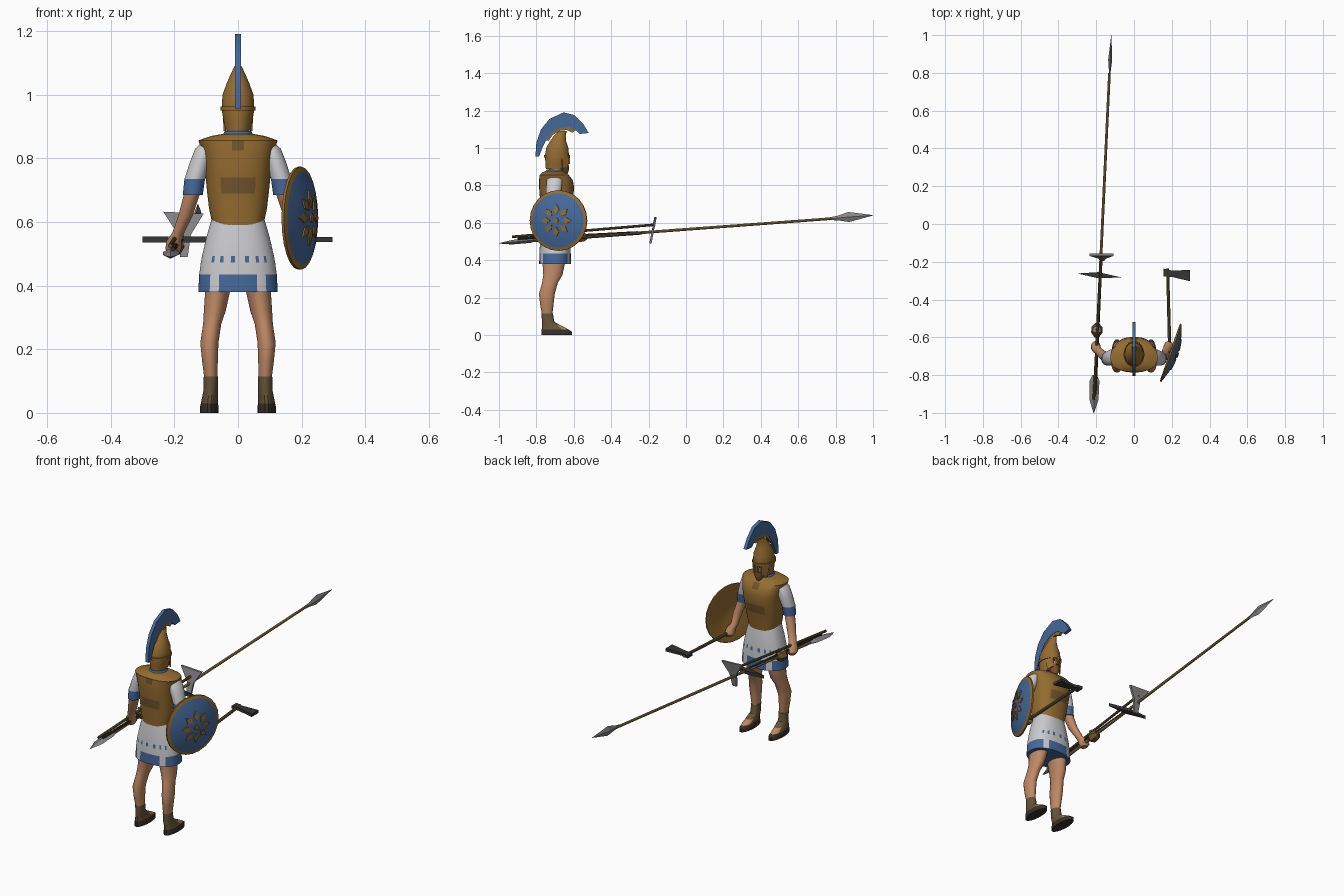
import bpy, bmesh
from math import cos, sin, pi, copysign
from mathutils import Vector

cube = bpy.data.objects.get("Cube")
if cube:
    bpy.data.objects.remove(cube, do_unlink=True)


def material(name, red, green, blue):
    mat = bpy.data.materials.new(name)
    mat.use_nodes = True
    mat.diffuse_color = (red, green, blue, 1)
    mat.node_tree.nodes["Principled BSDF"].inputs["Base Color"].default_value = (red, green, blue, 1)
    return mat


SKIN = material("skin", .52, .25, .13)
CLOTH = material("white cloth", .6, .6, .62)
BLUE = material("blue cloth", .06, .14, .33)
BRONZE = material("bronze", .30, .15, .03)
SHADE = material("dark bronze", .17, .09, .025)
LEATHER = material("dark leather", .04, .03, .022)
BOOT = material("boot brown", .13, .09, .04)
IRON = material("dark iron", .035, .035, .033)
STEEL = material("steel", .24, .24, .24)
WOOD = material("pale wood", .33, .24, .09)


def finish(name, bm, mats, rule=None, smooth=True):
    """Turn a bmesh into an object; rule(face) gives the material index."""
    bmesh.ops.recalc_face_normals(bm, faces=bm.faces)
    if rule:
        for face in bm.faces:
            face.material_index = int(rule(face))
    mesh = bpy.data.meshes.new(name)
    bm.to_mesh(mesh)
    bm.free()
    for mat in mats:
        mesh.materials.append(mat)
    obj = bpy.data.objects.new(name, mesh)
    bpy.context.collection.objects.link(obj)
    if smooth:
        bpy.ops.object.select_all(action='DESELECT')
        obj.select_set(True)
        bpy.context.view_layer.objects.active = obj
        bpy.ops.object.shade_smooth_by_angle(angle=.6)
    return obj


def skin_rings(name, rings, mats, rule=None, smooth=True):
    """Join rings of points into a closed skin."""
    bm = bmesh.new()
    loops = [[bm.verts.new(p) for p in ring] for ring in rings]
    for low, high in zip(loops, loops[1:]):
        for i in range(len(low)):
            j = (i + 1) % len(low)
            bm.faces.new((low[i], low[j], high[j], high[i]))
    bm.faces.new(loops[0])
    bm.faces.new(loops[-1])
    return finish(name, bm, mats, rule, smooth)


def loft(name, rings, mats, rule=None, sides=16, side=1, power=1):
    """Stack level ovals given as (z, centre x, centre y, radius x, radius y)."""
    def oval(z, cx, cy, rx, ry):
        points = []
        for i in range(sides):
            a = 2 * pi * (i + .5) / sides
            points.append((side * (cx + rx * copysign(abs(cos(a)) ** power, cos(a))),
                           cy + ry * copysign(abs(sin(a)) ** power, sin(a)), z))
        return points
    return skin_rings(name, [oval(*ring) for ring in rings], mats, rule)


def tube(name, path, mat, sides=8, wide=1):
    """Sweep a section along a straight path of (point, radius)."""
    turn = (Vector(path[-1][0]) - Vector(path[0][0])).to_track_quat('Y', 'Z')
    angles = [2 * pi * i / sides for i in range(sides)]
    rings = [[Vector(p) + turn @ Vector((r * wide * cos(a), 0, r * sin(a))) for a in angles]
             for p, r in path]
    return skin_rings(name, rings, [mat], smooth=sides > 4)


def plate(name, points, depth, mat):
    """Flat polygon given thickness along the depth vector."""
    half = Vector(depth) / 2
    return skin_rings(name, [[Vector(p) - half for p in points],
                             [Vector(p) + half for p in points]], [mat], smooth=False)


def band(name, outer, inner, half, mat):
    """Curved strip in the side plane, between two (y, z) edges."""
    rings = [[(-half, *o), (half, *o), (half, *i), (-half, *i)] for o, i in zip(outer, inner)]
    return skin_rings(name, rings, [mat])


# Tunic skirt: panelled blue hem and a dashed woven border
def skirt_rule(face):
    c = face.calc_center_median()
    if c.z < .435:
        return abs(abs(c.x) - .073) > .012
    return .47 < c.z < .495 and face.index % 3 == 0 and abs(c.x) < .09


loft("tunic_skirt", [(.38, 0, -.7, .125, .085), (.435, 0, -.7, .122, .084),
                     (.472, 0, -.7, .117, .082), (.493, 0, -.7, .113, .081),
                     (.55, 0, -.7, .1, .076), (.61, 0, -.7, .083, .067)],
     [CLOTH, BLUE], skirt_rule, sides=64, power=.85)


# Breastplate with darker relief on the middle and the spine
def armour_rule(face):
    c = face.calc_center_median()
    belly = .69 < c.z < .74 and abs(c.x) < .055
    spine = .82 < c.z < .86 and abs(c.x) < .016
    return belly or spine


loft("breastplate", [(.59, 0, -.7, .08, .07), (.64, 0, -.698, .091, .075),
                     (.69, 0, -.695, .097, .082), (.74, 0, -.692, .102, .09),
                     (.79, 0, -.692, .108, .094), (.825, 0, -.695, .115, .091),
                     (.856, 0, -.705, .125, .078), (.87, 0, -.708, .085, .06),
                     (.877, 0, -.705, .045, .045)],
     [BRONZE, SHADE], armour_rule, sides=32, power=.8)
loft("collar", [(.862, 0, -.705, .056, .055), (.886, 0, -.7, .042, .044)], [BLUE])
loft("neck", [(.86, 0, -.7, .035, .038), (.93, 0, -.69, .035, .038)], [SKIN])

# Limbs, mirrored
for side, label in ((1, "left"), (-1, "right")):
    loft(label + "_leg", [(.1, .085, -.742, .02, .027), (.16, .088, -.744, .025, .036),
                          (.22, .09, -.744, .029, .043), (.28, .081, -.727, .029, .043),
                          (.32, .073, -.712, .035, .052), (.41, .06, -.705, .042, .065)],
         [SKIN], side=side)

    def boot_rule(face):
        c = face.calc_center_median()
        if c.z < .028:
            return 0
        return 2 if c.y > -.67 else 1

    loft(label + "_boot", [(0, .09, -.692, .03, .083), (.018, .09, -.692, .03, .083),
                           (.03, .09, -.7, .027, .073), (.05, .088, -.718, .025, .052),
                           (.07, .086, -.737, .023, .034), (.115, .085, -.742, .023, .031)],
         [LEATHER, BOOT, SKIN], boot_rule, side=side)
    loft(label + "_sleeve", [(.685, .142, -.713, .032, .036), (.735, .136, -.711, .033, .038),
                             (.79, .118, -.706, .033, .043), (.83, .105, -.703, .03, .042),
                             (.85, .095, -.703, .018, .028)],
         [CLOTH, BLUE], lambda f: f.calc_center_median().z < .735, side=side)
    reach = .183 if side > 0 else .203
    loft(label + "_forearm", [(.5, reach, -.65, .016, .02), (.515, reach, -.65, .026, .03),
                              (.54, reach - .002, -.657, .024, .028),
                              (.565, reach - .015, -.672, .019, .021),
                              (.62, .165, -.695, .023, .026), (.7, .141, -.711, .026, .029)],
         [SKIN], side=side)


# Helmet with an open face, nose guard, brim and beard
def face_rule(face):
    c = face.calc_center_median()
    return c.z < .955 and c.y > -.66 and abs(c.x) < .032


loft("helmet", [(.888, 0, -.695, .04, .055), (.92, 0, -.692, .046, .06),
                (.955, 0, -.69, .052, .065), (1.0, 0, -.688, .049, .06),
                (1.035, 0, -.684, .036, .044), (1.065, 0, -.675, .023, .032),
                (1.09, 0, -.66, .011, .022)], [BRONZE, SKIN], face_rule, sides=24)
loft("helmet_brim", [(.95, 0, -.69, .055, .07), (.963, 0, -.69, .055, .07)], [BRONZE], sides=24)
plate("nose_guard", [(-.005, -.625, .96), (.005, -.625, .96), (.007, -.626, .915),
                     (-.007, -.626, .915)], (0, .012, 0), BRONZE)
loft("beard", [(.862, 0, -.645, .01, .012), (.885, 0, -.65, .026, .026),
               (.912, 0, -.652, .033, .025)], [SHADE])
for side, label in ((1, "left"), (-1, "right")):
    plate(label + "_eye", [(side * x, -.634, z) for x, z in
                           ((.012, .938), (.022, .938), (.022, .945), (.012, .945))],
          (0, .009, 0), LEATHER)
    plate(label + "_cheek_guard", [(side * .046, -.665, .955), (side * .026, -.63, .95),
                                   (side * .022, -.632, .9), (side * .042, -.66, .885)],
          (side * .006, .004, 0), BRONZE)

# Crest and its holder
outer = [(-.805, .955), (-.8, 1.03), (-.775, 1.1), (-.73, 1.155),
         (-.655, 1.19), (-.595, 1.175), (-.55, 1.13), (-.52, 1.08)]
inner = [(-.785, .955), (-.768, 1.0), (-.748, 1.04), (-.72, 1.08),
         (-.67, 1.108), (-.625, 1.112), (-.59, 1.095), (-.568, 1.075)]
band("crest", outer, inner, .009, BLUE)
base = [(y * .8 - .68 * .2, z * .8 + 1.03 * .2) for y, z in inner]
band("crest_holder", inner[2:7], base[2:7], .007, BRONZE)

# Round shield: domed blue face, bronze rim and hollow back
turn = Vector((.94, -.33, 0)).to_track_quat('Z', 'Y')
centre = Vector((.195, -.682, .612))
outward = turn @ Vector((0, 0, 1))


def on_shield(radius, angle, height):
    return centre + turn @ Vector((radius * cos(angle), radius * sin(angle), height))


def shield_rule(face):
    offset = face.calc_center_median() - centre
    return face.normal.dot(outward) < .3 or offset.cross(outward).length > .145


profile = [(.01, .02), (.08, .014), (.145, -.006), (.162, -.005), (.162, .003),
           (.146, .009), (.1, .024), (.05, .034), (.01, .037)]
skin_rings("shield", [[on_shield(r, 2 * pi * i / 24, h) for i in range(24)] for r, h in profile],
           [BLUE, BRONZE], shield_rule)


def emblem(radius, angle):
    return on_shield(radius, angle, .039 - 1.3 * radius ** 2)


for k in range(8):
    a = k * pi / 4
    plate("shield_petal", [emblem(.034, a), emblem(.06, a - .27),
                           emblem(.086, a), emblem(.06, a + .27)], outward * .005, BRONZE)
plate("shield_boss", [emblem(.014, k * pi / 4) for k in range(8)], outward * .007, BRONZE)

# Long spear
tube("spear_shaft", [((-.211, -.94, .495), .008), ((-.13, .8, .624), .007)], WOOD)
tube("spear_head", [((-.13, .77, .622), .008), ((-.128, .81, .625), .012),
                    ((-.126, .87, .631), .027), ((-.12, 1, .64), .001)], STEEL, 4, .4)
tube("spear_butt", [((-.213, -1, .49), .001), ((-.212, -.93, .496), .012),
                    ((-.209, -.83, .506), .013), ((-.208, -.8, .508), .006)], STEEL, 4, 2)

# Second axe in the right hand, with a flaring blade across the handle
tube("axe_shaft", [((-.213, -.93, .525), .007), ((-.172, -.165, .59), .007)], BOOT)
plate("axe_blade", [(-.235, -.163, .632), (-.108, -.163, .626), (-.148, -.177, .56),
                    (-.158, -.19, .49), (-.182, -.19, .49), (-.188, -.177, .56)],
      (0, .012, 0), STEEL)

# Pick in the right hand
tube("pick_shaft", [((-.205, -.9, .515), .007), ((-.178, -.26, .547), .008)], LEATHER)
plate("pick_head", [(-.3, -.262, .545), (-.19, -.255, .545), (-.065, -.283, .545),
                    (-.19, -.287, .545)], (0, 0, .018), IRON)

# Mace head beside the right hand
tube("mace_head", [((-.198, -.6, .522), .012), ((-.197, -.575, .523), .03),
                   ((-.196, -.545, .524), .028), ((-.195, -.525, .525), .01)], SHADE, 6)
plate("mace_cap", [(-.222, -.572, .55), (-.172, -.572, .55), (-.178, -.545, .55),
                   (-.214, -.545, .55)], (0, 0, .008), STEEL)

# Hand axe in the left hand
tube("hand_axe_shaft", [((.19, -.7, .512), .009), ((.178, -.235, .545), .008)], BOOT)
plate("hand_axe_head", [(.155, -.278, .545), (.2, -.28, .545), (.297, -.303, .545),
                        (.297, -.243, .545), (.2, -.247, .545), (.155, -.235, .545)],
      (0, 0, .016), IRON)
